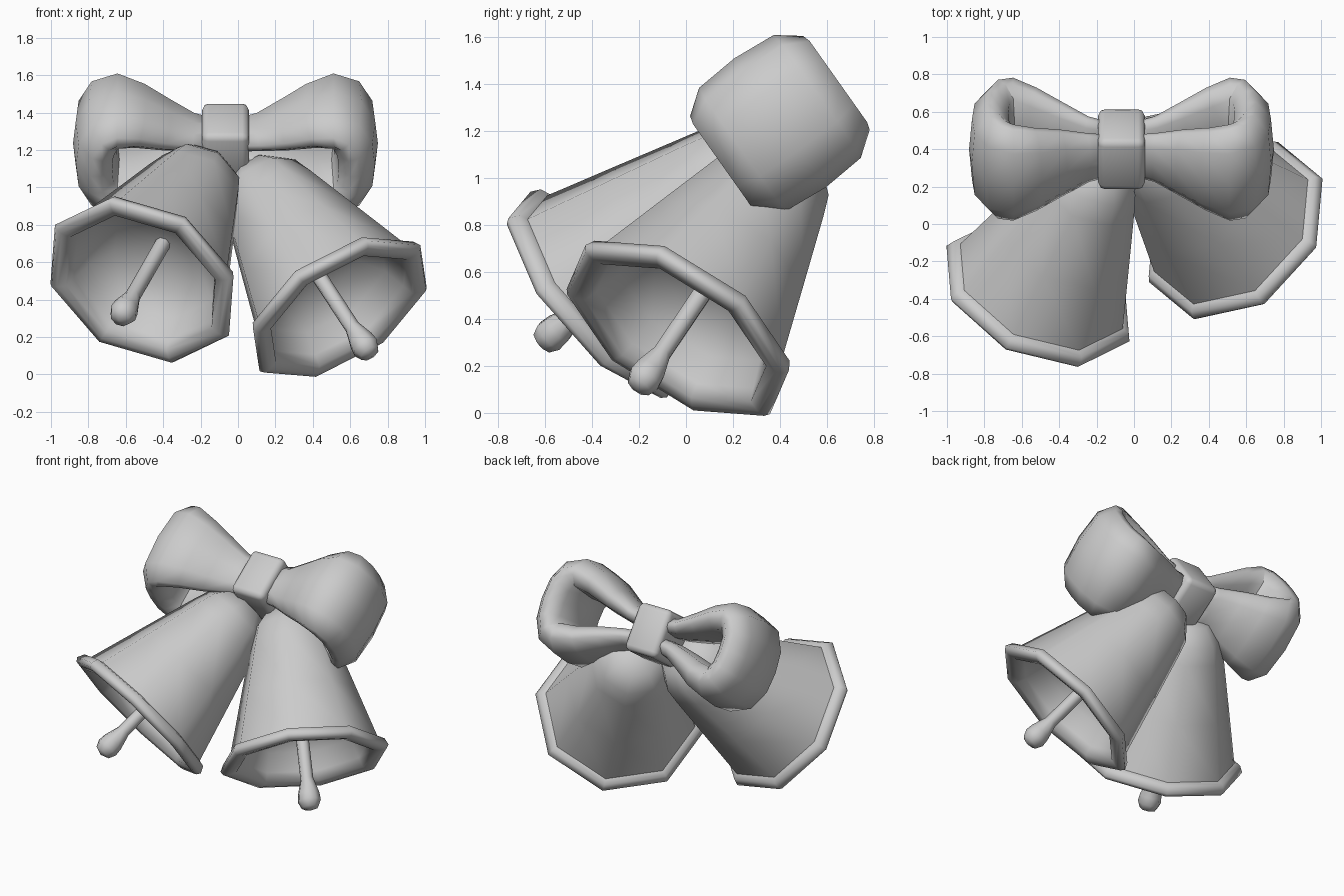
import bpy, bmesh, math
from mathutils import Matrix, Vector

cube = bpy.data.objects.get("Cube")
if cube:
    bpy.data.objects.remove(cube, do_unlink=True)

grey = bpy.data.materials.new("plain_grey")
grey.use_nodes = True
GREY = (0.6, 0.6, 0.6, 1)
grey.diffuse_color = GREY
grey.node_tree.nodes["Principled BSDF"].inputs["Base Color"].default_value = GREY


def finish(name, bm, matrix, angle):
    bmesh.ops.remove_doubles(bm, verts=bm.verts, dist=0.0005)
    bmesh.ops.recalc_face_normals(bm, faces=bm.faces)
    me = bpy.data.meshes.new(name)
    bm.to_mesh(me)
    bm.free()
    me.materials.append(grey)
    me.shade_smooth()
    me.set_sharp_from_angle(angle=math.radians(angle))
    ob = bpy.data.objects.new(name, me)
    bpy.context.collection.objects.link(ob)
    ob.matrix_world = matrix
    return ob


def loft(rings, cap=False):
    """Skin a list of closed point rings."""
    bm = bmesh.new()
    loops = [[bm.verts.new(p) for p in ring] for ring in rings]
    for a, b in zip(loops, loops[1:]):
        n = len(a)
        for i in range(n):
            j = (i + 1) % n
            bm.faces.new((a[i], a[j], b[j], b[i]))
    if cap:
        bm.faces.new(loops[0])
        bm.faces.new(loops[-1])
    return bm


def spin(profile, sides=8):
    """Turn a (radius, height) profile about local z."""
    turns = [math.tau * i / sides for i in range(sides)]
    return loft([[(r * math.cos(t), r * math.sin(t), h) for t in turns]
                 for r, h in profile])


def frame(origin, x_axis, z_axis):
    z = Vector(z_axis).normalized()
    x = Vector(x_axis)
    x = (x - z * x.dot(z)).normalized()
    m = Matrix((x, z.cross(x), z)).transposed().to_4x4()
    m.translation = origin
    return m


# Bells: outer wall, thick rounded lip and hollow inside in one profile
bell = [(0, 1.0), (0.15, 0.98), (0.238, 0.88), (0.275, 0.77), (0.385, 0.4),
        (0.49, 0.045), (0.53, 0.035), (0.552, -0.01), (0.535, -0.035), (0.5, -0.04),
        (0.45, -0.03), (0.425, 0.03), (0.38, 0.15), (0.27, 0.26), (0, 0.32)]
# Clapper: rod swelling to a knob
clapper = [(0, 0.4), (0.042, 0.39), (0.042, -0.15), (0.07, -0.25), (0.075, -0.3),
           (0.055, -0.345), (0, -0.365)]

placements = {
    "right": frame((-0.51, -0.365, 0.51), (0.49, -0.255, 0.02), (0.348, 0.715, 0.607)),
    "left": frame((0.54, -0.03, 0.362), (0.46, 0.275, 0.115), (-0.476, 0.4925, 0.728)),
}
for side, m in placements.items():
    finish(side + "_bell", spin(bell), m, 58)
    finish(side + "_clapper", spin(clapper), m, 60)

# Bow: local y runs across the ribbon, local z is the loop height
bow = frame((-0.067, 0.4, 1.235), (1, 0, 0), (0, -0.578, 0.816))

# Half of a loop: distance out, height, half width, half thickness
half = [(0.03, 0.055, 0.12, 0.05), (0.18, 0.08, 0.15, 0.06), (0.32, 0.13, 0.205, 0.08),
        (0.46, 0.19, 0.255, 0.1), (0.58, 0.222, 0.295, 0.115), (0.645, 0.195, 0.305, 0.115),
        (0.69, 0.11, 0.305, 0.115), (0.7, 0, 0.305, 0.115)]
path = half + [(d, -v, w, t) for d, v, w, t in reversed(half[:-1])]
# Puffy ribbon section: across, outward
rim = [(1, -0.3), (1, 0.2), (0.66, 0.86)]
section = (rim + [(0, 1)] + [(-a, o) for a, o in reversed(rim)]
           + [(-0.78, -0.82), (0, -1), (0.78, -0.82)])

for side, s in (("left", 1), ("right", -1)):
    rings = []
    for i, (d, v, w, t) in enumerate(path):
        p, q = path[max(i - 1, 0)], path[min(i + 1, len(path) - 1)]
        out = Vector((p[1] - q[1], q[0] - p[0])).normalized()
        rings.append([(s * (d + out.x * t * o), w * a, v + out.y * t * o)
                      for a, o in section])
    finish(side + "_bow_loop", loft(rings, cap=True), bow, 85)

# Knot: chamfered block in the middle of the bow
bm = bmesh.new()
bmesh.ops.create_cube(bm, size=1)
bmesh.ops.scale(bm, vec=(0.25, 0.325, 0.325), verts=bm.verts)
bmesh.ops.bevel(bm, geom=bm.edges[:], offset=0.035, segments=2, profile=0.5, affect='EDGES')
finish("bow_knot", bm, bow, 50)
